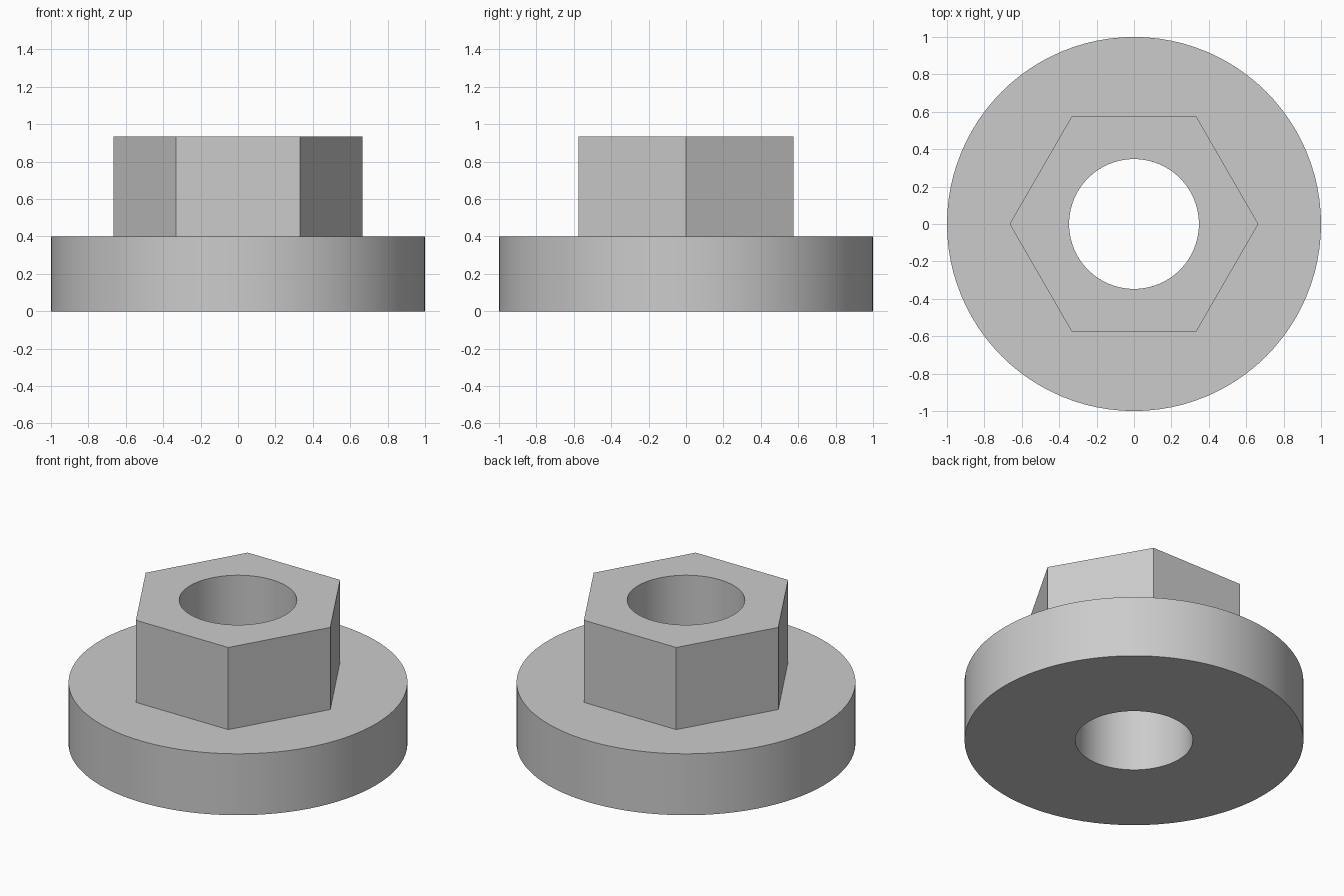
import bpy
import bmesh
from math import cos, sin, pi, radians

cube = bpy.data.objects.get("Cube")
if cube:
    bpy.data.objects.remove(cube, do_unlink=True)

SIDES = 96  # multiple of six, so the hexagon corners land on vertices
FLANGE_R, HEX_R, BORE_R = 1.0, 0.665, 0.347
FLANGE_TOP, NUT_TOP = 0.4, 0.935


def circle(radius):
    return lambda a: radius


def hexagon(radius):
    return lambda a: radius * cos(pi / 6) / cos(a % (pi / 3) - pi / 6)


def add_ring(bm, outline, z):
    angles = [2 * pi * i / SIDES for i in range(SIDES)]
    return [bm.verts.new((outline(a) * cos(a), outline(a) * sin(a), z)) for a in angles]


# Plain grey metal
metal = bpy.data.materials.new("grey metal")
metal.use_nodes = True
grey = (0.6, 0.6, 0.6, 1)
metal.diffuse_color = grey
metal.node_tree.nodes["Principled BSDF"].inputs["Base Color"].default_value = grey

# Closed section: flange, hexagonal head and through bore
section = [
    (circle(BORE_R), 0),
    (circle(FLANGE_R), 0),
    (circle(FLANGE_R), FLANGE_TOP),
    (hexagon(HEX_R), FLANGE_TOP),
    (hexagon(HEX_R), NUT_TOP),
    (circle(BORE_R), NUT_TOP),
]
bm = bmesh.new()
rings = [add_ring(bm, outline, z) for outline, z in section]
for low, high in zip(rings, rings[1:] + rings[:1]):
    for i in range(SIDES):
        j = (i + 1) % SIDES
        bm.faces.new((low[i], low[j], high[j], high[i]))
bmesh.ops.recalc_face_normals(bm, faces=bm.faces)

mesh = bpy.data.meshes.new("flanged_hex_nut")
bm.to_mesh(mesh)
bm.free()
mesh.materials.append(metal)
nut = bpy.data.objects.new("flanged_hex_nut", mesh)
bpy.context.collection.objects.link(nut)

# Smooth round walls, crisp corners
bpy.ops.object.select_all(action="DESELECT")
nut.select_set(True)
bpy.context.view_layer.objects.active = nut
bpy.ops.object.shade_smooth_by_angle(angle=radians(30))
